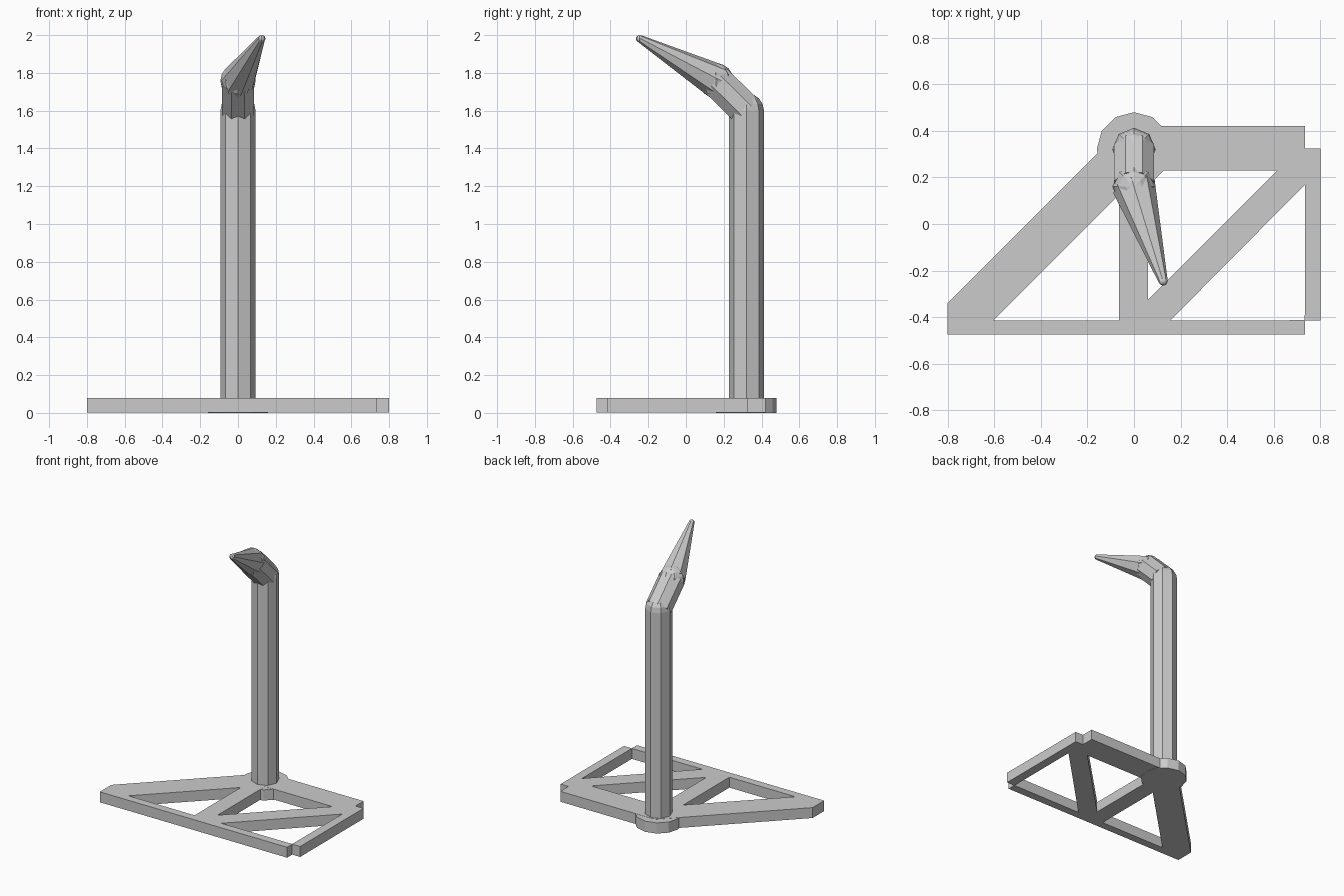
import bpy
import bmesh
import math
from mathutils import Vector, Matrix

cube = bpy.data.objects.get("Cube")
if cube:
    bpy.data.objects.remove(cube, do_unlink=True)

# Single grey material
grey = bpy.data.materials.new("plain_grey")
grey.use_nodes = True
colour = (0.6, 0.6, 0.6, 1)
grey.diffuse_color = colour
bsdf = next(n for n in grey.node_tree.nodes if n.type == 'BSDF_PRINCIPLED')
bsdf.inputs["Base Color"].default_value = colour


def finish(name, bm):
    mesh = bpy.data.meshes.new(name)
    bm.to_mesh(mesh)
    bm.free()
    mesh.materials.append(grey)
    obj = bpy.data.objects.new(name, mesh)
    bpy.context.collection.objects.link(obj)
    return obj


def rod(name, start, end, r1, r2, sides=8, turn=0.0):
    """Flat-sided, capped rod or taper between two points."""
    start, end = Vector(start), Vector(end)
    axis = end - start
    vertical = axis.x == 0 and axis.y == 0
    rot = Matrix() if vertical else axis.to_track_quat('Z', 'Y').to_matrix().to_4x4()
    place = (Matrix.Translation((start + end) / 2) @ rot
             @ Matrix.Rotation(math.radians(turn), 4, 'Z'))
    bm = bmesh.new()
    bmesh.ops.create_cone(bm, cap_ends=True, segments=sides, radius1=r1,
                          radius2=r2, depth=axis.length, matrix=place)
    return finish(name, bm)


def ball(name, centre, radius):
    bm = bmesh.new()
    bmesh.ops.create_uvsphere(bm, u_segments=8, v_segments=8, radius=radius,
                              matrix=Matrix.Translation(centre))
    return finish(name, bm)


# Base plate: one outline with triangular openings, extruded
thick = 0.08
outline = [(-.8, -.475), (.735, -.475), (.735, -.415), (.8, -.415), (.8, .325),
           (.735, .325), (.735, .42), (-.04, .42), (-.8, -.34)]
left_hole = [(-.605, -.415), (-.065, -.415), (-.065, .125)]
middle_hole = [(.06, -.325), (.615, .23), (.06, .23)]
right_hole = [(.155, -.415), (.733, -.413), (.735, .17)]

curve = bpy.data.curves.new("base_plate", 'CURVE')
curve.dimensions = '2D'
curve.fill_mode = 'BOTH'
curve.extrude = (thick - 0.003) / 2
for points in (outline, left_hole, middle_hole, right_hole):
    spline = curve.splines.new('POLY')
    spline.points.add(len(points) - 1)
    for p, (x, y) in zip(spline.points, points):
        p.co = (x, y, 0, 1)
    spline.use_cyclic_u = True
curve.materials.append(grey)
plate = bpy.data.objects.new("base_plate", curve)
plate.location.z = (thick + 0.003) / 2
bpy.context.collection.objects.link(plate)
for o in bpy.context.selected_objects:
    o.select_set(False)
plate.select_set(True)
bpy.context.view_layer.objects.active = plate
bpy.ops.object.convert(target='MESH')
for poly in plate.data.polygons:
    poly.use_smooth = False

# Collar and upright post
foot = Vector((0, .32, 0))
elbow = Vector((0, .32, 1.6))
knuckle = Vector((0, .16, 1.758))
tip = Vector((.125, -.245, 1.981))
radius = 0.093
rod("collar", foot, foot + Vector((0, 0, thick - 0.001)), .16, .16, sides=12)
rod("post", foot, elbow, radius, radius)

# Bent neck and tapering spike, with joints at each bend
ball("elbow_joint", elbow, radius)
rod("neck", elbow, knuckle, radius, radius, turn=22.5)
ball("knuckle_joint", knuckle, radius)
rod("spike", knuckle, tip, radius, .02)
ball("spike_tip", tip, .02)
